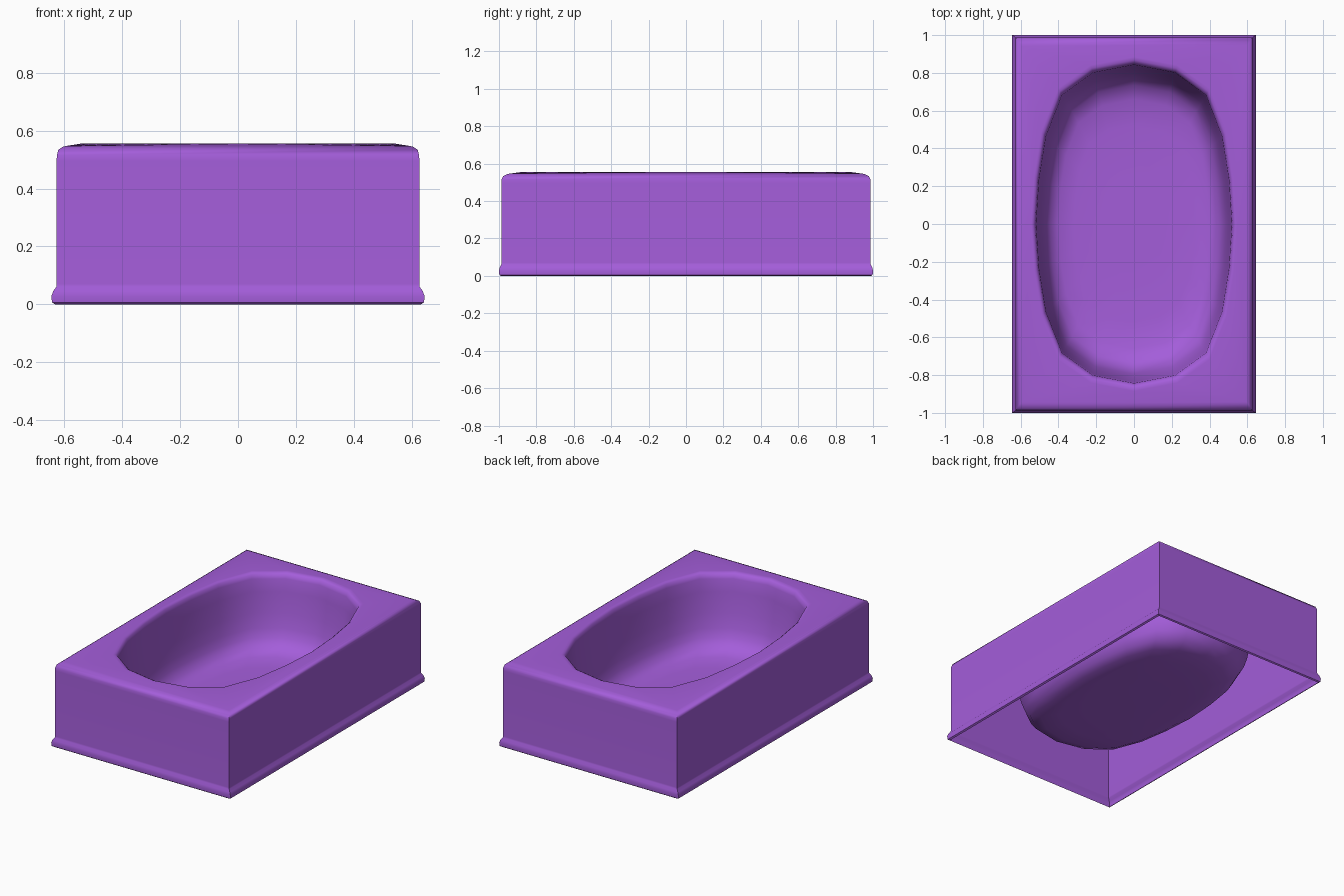
import bpy, bmesh

if "Cube" in bpy.data.objects:
    bpy.data.objects.remove(bpy.data.objects["Cube"])

bm = bmesh.new()


def ring(points, z):
    """Closed loop of vertices at height z."""
    return [bm.verts.new((x, y, z)) for x, y in points]


def rectangle(hx, hy):
    return [(hx, -hy), (hx, hy), (-hx, hy), (-hx, -hy)]


# One quarter of the faceted oval, mirrored into a full 20-sided outline
QUARTER = [(1, 0), (.97, .28), (.90, .55), (.735, .81), (.42, .95)]


def oval(rx, ry):
    pts = []
    for sx, sy in ((1, 1), (-1, 1), (-1, -1), (1, -1)):
        q = QUARTER if sx == sy else [(0, 1)] + QUARTER[:0:-1]
        pts += [(sx * x * rx, sy * y * ry) for x, y in q]
    return pts


def skin(loops):
    """Join successive loops with quads."""
    for a, b in zip(loops, loops[1:]):
        n = len(a)
        for i in range(n):
            j = (i + 1) % n
            bm.faces.new((a[i], a[j], b[j], b[i]))


# Outer surround: flared skirting, straight wall, rounded top edge; open below
wall = [(.632, .99, 0), (.643, .998, .006), (.645, 1.0, .028), (.639, .996, .045),
        (.628, .988, .06), (.627, .987, .07), (.627, .987, .495), (.626, .986, .515),
        (.621, .977, .534), (.605, .953, .545), (.595, .942, .547)]
outer = [ring(rectangle(x, y), z) for x, y, z in wall]
skin(outer)

# Basin: softened lip, steep wall, curved into a shallow floor
bowl = [(.545, .885, .555), (.535, .868, .554), (.524, .853, .545), (.518, .843, .52),
        (.512, .835, .44), (.50, .815, .31), (.487, .795, .22), (.472, .775, .165),
        (.445, .735, .115), (.40, .66, .09), (.32, .52, .08), (.16, .26, .077)]
inner = [ring(oval(x, y), z) for x, y, z in bowl]
skin(inner)
bm.faces.new(inner[-1])

# Deck between the top edge and the lip
edges = []
for loop in (outer[-1], inner[0]):
    for i, v in enumerate(loop):
        edges.append(bm.edges.get((v, loop[(i + 1) % len(loop)])))
bmesh.ops.triangle_fill(bm, edges=edges, use_beauty=True)

# Consistent normals: floor of the basin faces up
bmesh.ops.recalc_face_normals(bm, faces=bm.faces[:])
bm.normal_update()
floor = max(bm.faces, key=lambda f: len(f.verts))
if floor.normal.z < 0:
    bmesh.ops.reverse_faces(bm, faces=bm.faces[:])

mesh = bpy.data.meshes.new("bathtub")
bm.to_mesh(mesh)
bm.free()
tub = bpy.data.objects.new("bathtub", mesh)
bpy.context.collection.objects.link(tub)

# Purple finish
mat = bpy.data.materials.new("purple")
mat.diffuse_color = (.37, .11, .70, 1)
mat.use_nodes = True
mat.node_tree.nodes["Principled BSDF"].inputs["Base Color"].default_value = mat.diffuse_color
mesh.materials.append(mat)

bpy.context.view_layer.objects.active = tub
tub.select_set(True)
bpy.ops.object.shade_smooth_by_angle(angle=.75)
